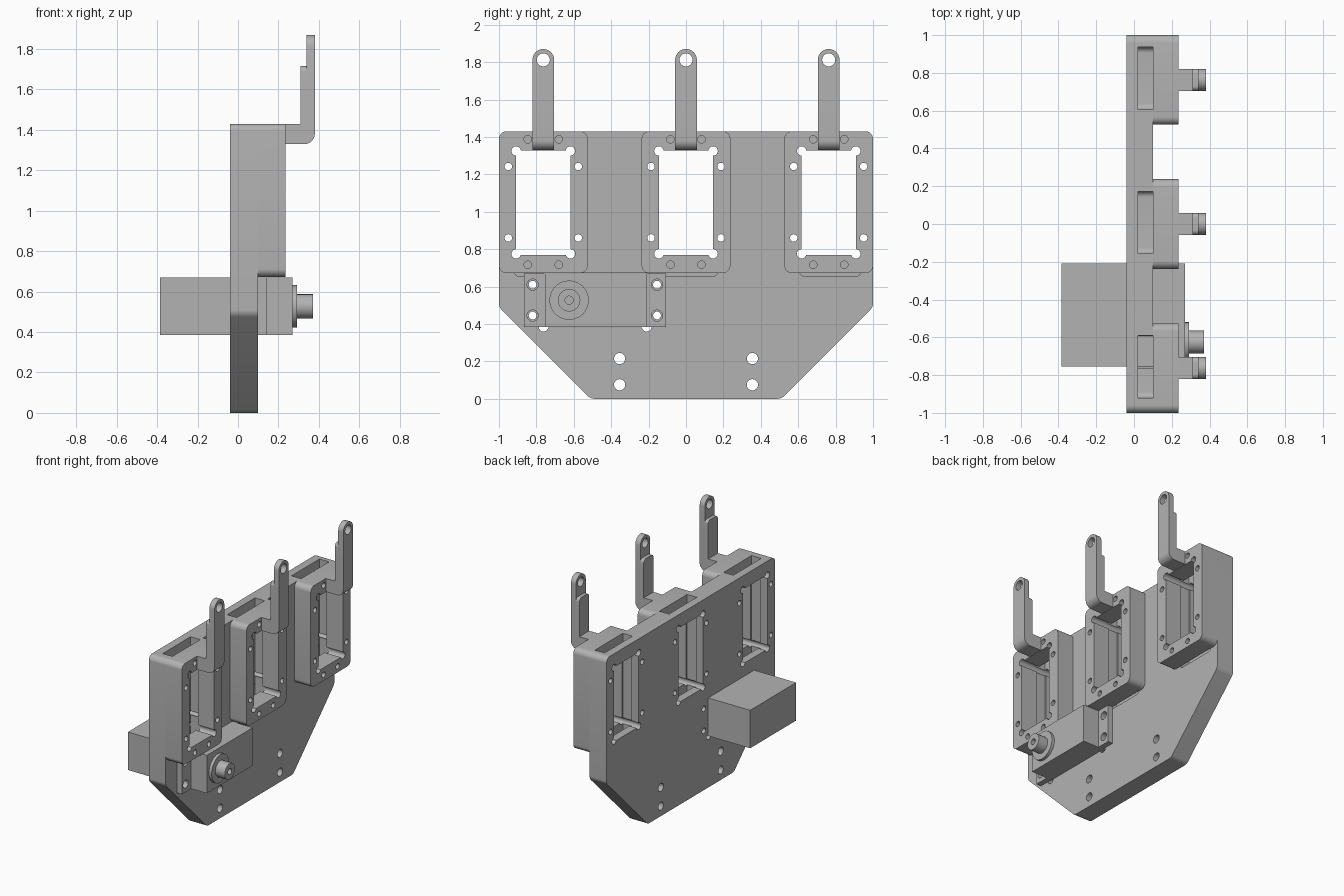
import bpy
from math import cos, sin, pi, radians
from mathutils import Vector

if "Cube" in bpy.data.objects:
    bpy.data.objects.remove(bpy.data.objects["Cube"], do_unlink=True)

grey = bpy.data.materials.new("plain grey")
grey.use_nodes = True
COLOR = (0.45, 0.45, 0.45, 1)
grey.diffuse_color = COLOR
grey.node_tree.nodes["Principled BSDF"].inputs["Base Color"].default_value = COLOR


def rounded(points, radii, steps=6):
    """Round the corners of a counter-clockwise convex outline."""
    out = []
    for i, (p, r) in enumerate(zip(points, radii)):
        p = Vector(p)
        if not r:
            out.append(p)
            continue
        a = (Vector(points[i - 1]) - p).normalized()
        b = (Vector(points[(i + 1) % len(points)]) - p).normalized()
        half = a.angle(b) / 2
        start = p + a * r / (sin(half) / cos(half))
        end = p + b * r / (sin(half) / cos(half))
        centre = p + (a + b).normalized() * r / sin(half)
        for k in range(steps + 1):
            ray = (start - centre).lerp(end - centre, k / steps).normalized()
            out.append(centre + ray * r)
    return out


def box_outline(y0, y1, z0, z1, radii=(0, 0, 0, 0)):
    return rounded([(y0, z0), (y1, z0), (y1, z1), (y0, z1)], radii)


def circle(y, z, r, n=24):
    return [(y + r * cos(2 * pi * k / n), z + r * sin(2 * pi * k / n)) for k in range(n)]


def prism(name, outline, x0, x1, place=lambda u, v, d: (d, u, v)):
    """Extrude an outline; by default a (y, z) outline along x."""
    n = len(outline)
    verts = [place(u, v, d) for d in (x0, x1) for u, v in outline]
    faces = [list(range(n))[::-1], list(range(n, 2 * n))]
    faces += [(i, (i + 1) % n, n + (i + 1) % n, n + i) for i in range(n)]
    mesh = bpy.data.meshes.new(name)
    mesh.from_pydata(verts, [], faces)
    mesh.materials.append(grey)
    obj = bpy.data.objects.new(name, mesh)
    bpy.context.collection.objects.link(obj)
    return obj


def cut(target, outline, x0=-0.6, x1=0.6):
    """Subtract a prism from the target and bake the result."""
    cutter = prism("cutter", outline, x0, x1)
    mod = target.modifiers.new("cut", 'BOOLEAN')
    mod.operation, mod.solver, mod.object = 'DIFFERENCE', 'EXACT', cutter
    graph = bpy.context.evaluated_depsgraph_get()
    baked = bpy.data.meshes.new_from_object(target.evaluated_get(graph))
    target.modifiers.clear()
    target.data = baked
    bpy.data.objects.remove(cutter, do_unlink=True)


BACK, FRONT, PAD_FRONT = -0.04, 0.10, 0.235
TOP = 1.43
parts = []

# Main plate with chamfered lower corners
plate = prism("main_plate", rounded(
    [(-0.51, 0), (0.51, 0), (1, 0.49), (1, TOP), (-1, TOP), (-1, 0.49)],
    [0.05, 0.05, 0.05, 0.04, 0.04, 0.05]), BACK, FRONT)
parts.append(plate)


def cut_window(target, c):
    """Window with relieved corners and four side screw holes."""
    cut(target, box_outline(c - 0.145, c + 0.145, 0.77, 1.328))
    for side in (-1, 1):
        for z in (0.775, 1.325):
            cut(target, circle(c + side * 0.145, z, 0.025))
        for z in (0.86, 1.242):
            cut(target, circle(c + side * 0.187, z, 0.02))


for label, c in (("right", -0.763), ("middle", 0), ("left", 0.763)):
    # Pocket behind the pad, open at the top
    cut(plate, box_outline(c - 0.157, c + 0.173, 0.655, 1.6, (0.03, 0.03, 0, 0)), 0.02, 0.2)
    cut_window(plate, c)

    # Raised frame pad
    pad = prism(label + "_frame_pad", box_outline(
        c - 0.237, c + 0.237, 0.672, TOP, [0.04] * 4), FRONT, PAD_FRONT)
    cut_window(pad, c)
    for y in (c - 0.083, c + 0.083):
        for z in (0.717, 1.387):
            cut(pad, circle(y, z, 0.02), 0.15, 0.5)
    parts.append(pad)

    # Bent arm: foot and lower upright, then the step and the eyelet blade
    bend = rounded([(PAD_FRONT - 0.01, 1.33), (0.38, 1.33), (0.38, 1.6),
                    (0.31, 1.6), (0.31, TOP), (PAD_FRONT - 0.01, TOP)],
                   [0, 0.05, 0, 0, 0, 0])
    w = 0.058
    parts.append(prism(label + "_arm_bracket", bend, c + w, c - w,
                       lambda u, v, d: (u, d, v)))
    parts.append(prism(label + "_arm_step", box_outline(
        c - w, c + w, 1.6, 1.715, (0, 0, 0.025, 0.025)), 0.31, 0.34))
    blade = prism(label + "_arm_eyelet", box_outline(
        c - w, c + w, 1.6, 1.87, (0, 0, 0.057, 0.057)), 0.338, 0.38)
    cut(blade, circle(c, 1.812, 0.035))
    parts.append(blade)

# Motor opening with relieved lower corners, and mounting holes
cut(plate, box_outline(-0.762, -0.205, 0.382, 0.672))
for y in (-0.762, -0.21):
    cut(plate, circle(y, 0.384, 0.025))
for y in (-0.355, 0.355):
    for z in (0.075, 0.215):
        cut(plate, circle(y, z, 0.03))

# Motor body, ears, collar and shaft
parts.append(prism("motor_body", box_outline(-0.755, -0.21, 0.385, 0.67), -0.385, 0.27))
for label, y0, y1, hole in (("right", -0.865, -0.755, -0.82), ("left", -0.21, -0.107, -0.155)):
    ear = prism("motor_ear_" + label, box_outline(y0, y1, 0.385, 0.67), FRONT, 0.14)
    for z in (0.445, 0.61):
        cut(ear, circle(hole, z, 0.03))
        cut(plate, circle(hole, z, 0.021))
    parts.append(ear)
parts.append(prism("motor_collar", circle(-0.625, 0.527, 0.105, 40), 0.26, 0.292))
shaft = prism("motor_shaft", circle(-0.625, 0.527, 0.06, 32), 0.28, 0.37)
cut(shaft, circle(-0.625, 0.527, 0.022), 0.3, 0.5)
parts.append(shaft)

# Smooth the rounded corners and holes, keep the hard edges
bpy.ops.object.select_all(action='DESELECT')
for obj in parts:
    obj.select_set(True)
bpy.context.view_layer.objects.active = plate
bpy.ops.object.shade_smooth_by_angle(angle=radians(30))
